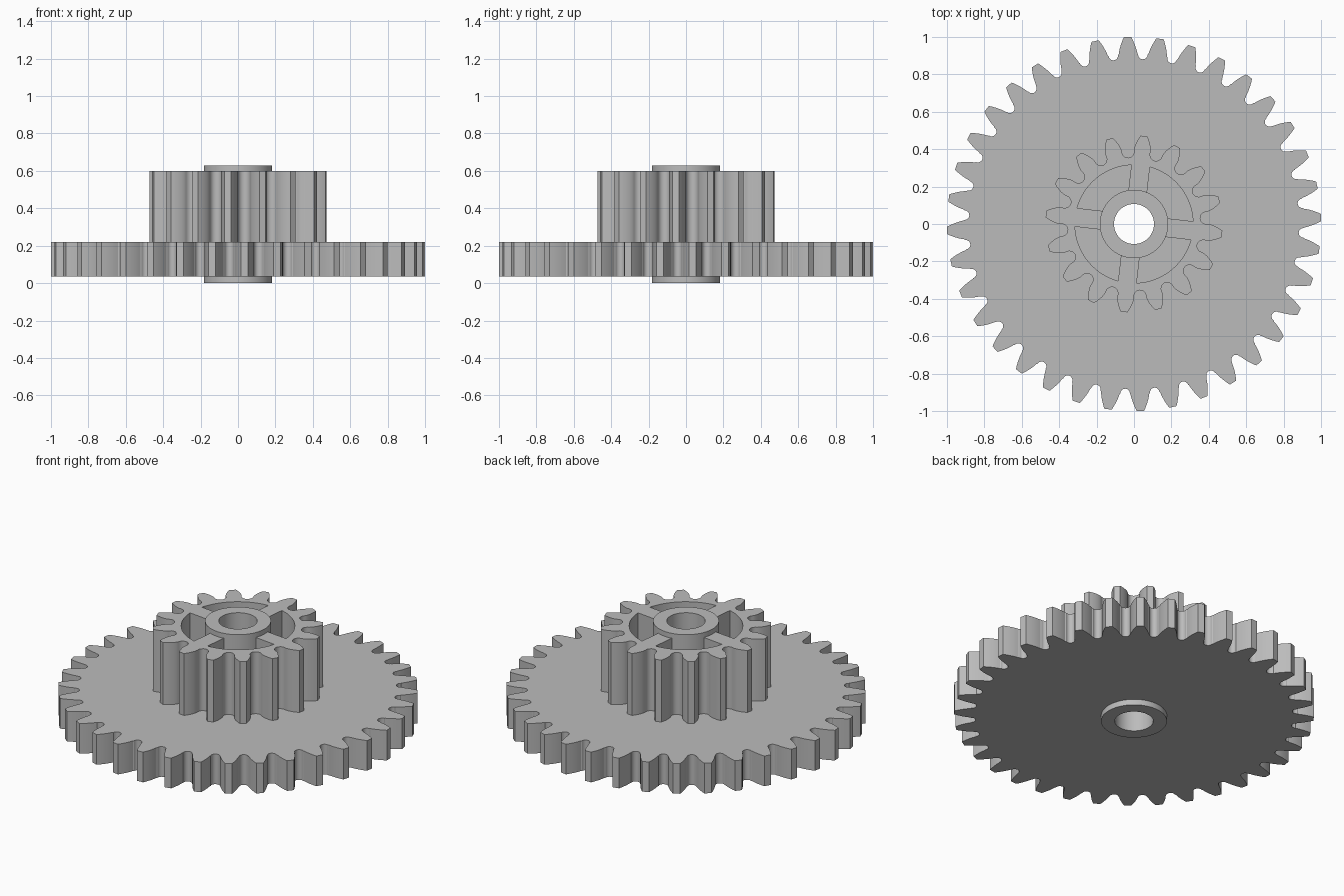
import bpy
import bmesh
from math import sin, cos, tan, pi, sqrt, atan, acos, asin, radians

cube = bpy.data.objects.get("Cube")
if cube:
    bpy.data.objects.remove(cube, do_unlink=True)

MODULE = 2 / 38
PRESSURE = radians(20)
HUB_R, BORE_R, INNER_R = 0.183, 0.107, 0.15
TURN = radians(-6.5)

grey = bpy.data.materials.new("plain grey")
grey.use_nodes = True
colour = (0.5, 0.5, 0.5, 1)
grey.diffuse_color = colour
grey.node_tree.nodes["Principled BSDF"].inputs["Base Color"].default_value = colour


def polar(r, a):
    return (r * cos(a), r * sin(a))


def arc(r, a0, a1, n):
    return [polar(r, a0 + (a1 - a0) * i / n) for i in range(n + 1)]


def circle(r, n=64):
    return arc(r, 0, 2 * pi, n)[:-1]


def gear_outline(teeth, phase):
    """Involute teeth with round roots."""
    pitch = MODULE * teeth / 2
    base = pitch * cos(PRESSURE)
    tip = pitch + MODULE
    root = pitch - 1.25 * MODULE
    base_half = pi / 2 / teeth + tan(PRESSURE) - PRESSURE

    def half_angle(r):
        a = acos(min(1, base / r))
        return base_half - (tan(a) - a)

    # round root that just touches both flanks
    fillet = base * sin(pi / teeth - base_half)
    centre = root + fillet
    start = max(base, centre + fillet * 0.15)
    radii = [start + (tip - start) * i / 6 for i in range(7)]
    points = []
    for k in range(teeth):
        mid = phase + 2 * pi * k / teeth
        points += [polar(r, mid - half_angle(r)) for r in radii]
        points += [polar(r, mid + half_angle(r)) for r in reversed(radii)]
        gap = mid + pi / teeth
        for i in range(9):
            t = -pi / 2 + pi * i / 8
            u, v = centre - fillet * cos(t), fillet * sin(t)
            points.append((u * cos(gap) - v * sin(gap), u * sin(gap) + v * cos(gap)))
    return points


def pocket(k, outer=0.316, half_spoke=0.05):
    """Quarter ring opening between two parallel-sided spokes."""
    a = TURN + k * pi / 2
    o, i = asin(half_spoke / outer), asin(half_spoke / HUB_R)
    return (arc(outer, a + o, a + pi / 2 - o, 16)
            + arc(HUB_R, a + pi / 2 - i, a + i, 10))


def plate(name, loops, z0, z1):
    """Extrude nested closed outlines; inner ones become holes."""
    curve = bpy.data.curves.new(name, 'CURVE')
    curve.dimensions = '2D'
    curve.fill_mode = 'BOTH'
    curve.extrude = (z1 - z0) / 2
    for loop in loops:
        spline = curve.splines.new('POLY')
        spline.points.add(len(loop) - 1)
        for p, (x, y) in zip(spline.points, loop):
            p.co = (x, y, 0, 1)
        spline.use_cyclic_u = True
    obj = bpy.data.objects.new(name, curve)
    bpy.context.collection.objects.link(obj)
    obj.location.z = (z0 + z1) / 2
    bpy.ops.object.select_all(action='DESELECT')
    obj.select_set(True)
    bpy.context.view_layer.objects.active = obj
    bpy.ops.object.convert(target='MESH')
    obj = bpy.context.view_layer.objects.active
    bm = bmesh.new()
    bm.from_mesh(obj.data)
    bmesh.ops.remove_doubles(bm, verts=bm.verts, dist=1e-5)
    bmesh.ops.recalc_face_normals(bm, faces=bm.faces)
    bm.to_mesh(obj.data)
    bm.free()
    obj.data.materials.clear()
    obj.data.materials.append(grey)
    bpy.ops.object.shade_smooth_by_angle(angle=radians(30))
    return obj


# wide lower gear
plate("large_gear", [gear_outline(36, radians(2)), circle(INNER_R)], 0.035, 0.22)

# narrow upper gear with four spokes
plate("small_gear",
      [gear_outline(16, TURN), circle(INNER_R)] + [pocket(k) for k in range(4)],
      0.22, 0.6)

# hollow hub through both gears
plate("hub", [circle(HUB_R), circle(BORE_R)], 0, 0.63)
